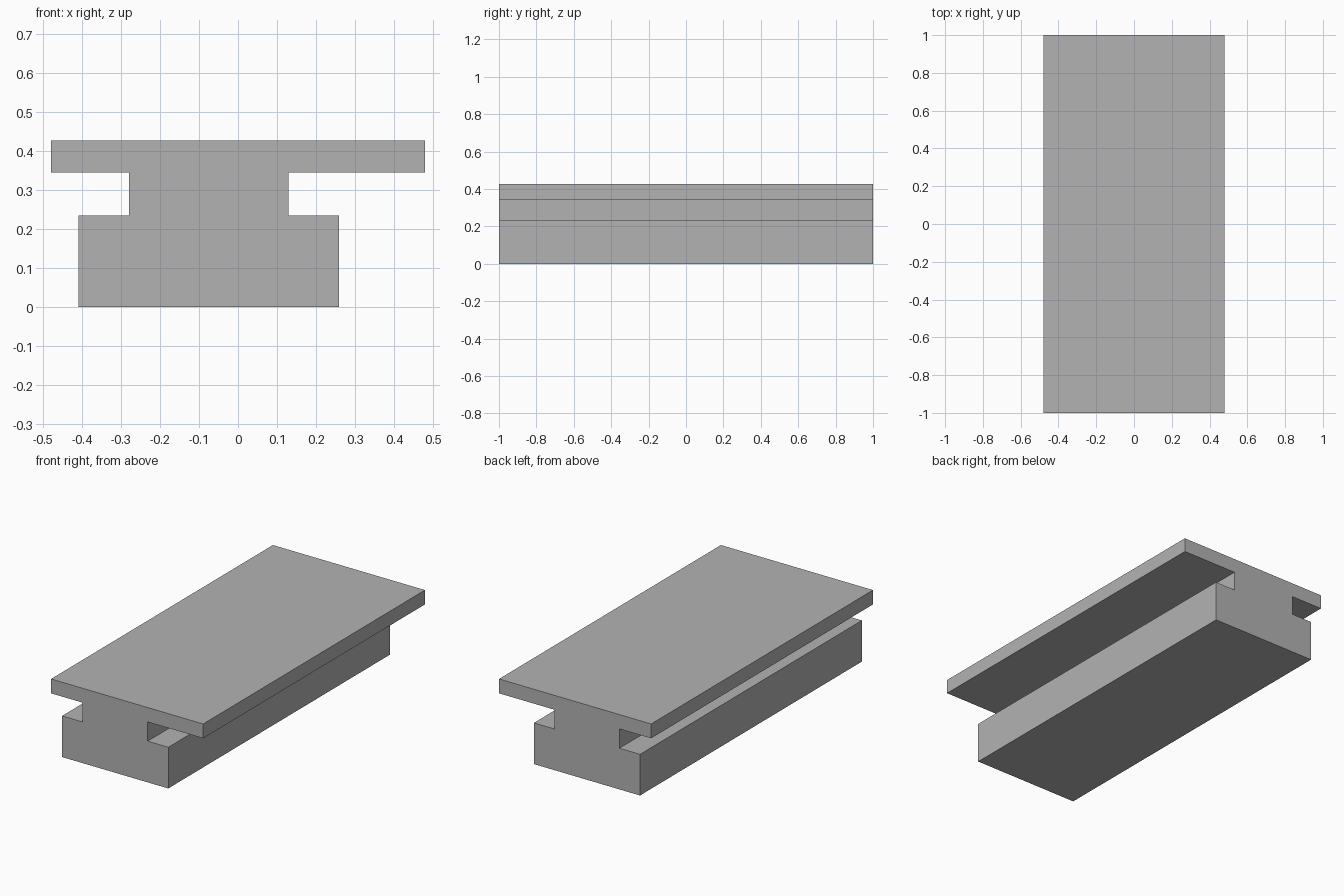
import bpy
import bmesh

cube = bpy.data.objects.get("Cube")
if cube:
    bpy.data.objects.remove(cube, do_unlink=True)

# Plain grey material
grey = bpy.data.materials.new("plain_grey")
grey.use_nodes = True
colour = (0.45, 0.45, 0.45, 1)
grey.diffuse_color = colour
grey.node_tree.nodes["Principled BSDF"].inputs["Base Color"].default_value = colour


def extrude_profile(name, points, length):
    """Sweep a closed x-z outline along y, centred on the origin."""
    bm = bmesh.new()
    face = bm.faces.new([bm.verts.new((x, -length / 2, z)) for x, z in points])
    swept = bmesh.ops.extrude_face_region(bm, geom=[face], use_keep_orig=True)
    verts = [v for v in swept["geom"] if isinstance(v, bmesh.types.BMVert)]
    bmesh.ops.translate(bm, verts=verts, vec=(0, length, 0))
    bmesh.ops.recalc_face_normals(bm, faces=bm.faces)
    mesh = bpy.data.meshes.new(name)
    bm.to_mesh(mesh)
    bm.free()
    mesh.materials.append(grey)
    obj = bpy.data.objects.new(name, mesh)
    bpy.context.collection.objects.link(obj)
    return obj


# Wide base block, narrow neck and overhanging top plate in one section
base_top, neck_top, plate_top = 0.235, 0.345, 0.427
outline = [
    (-0.41, 0), (0.26, 0), (0.26, base_top),
    (0.13, base_top), (0.13, neck_top), (0.48, neck_top),
    (0.48, plate_top), (-0.48, plate_top), (-0.48, neck_top),
    (-0.28, neck_top), (-0.28, base_top), (-0.41, base_top),
]
extrude_profile("slide_rail", outline, 2)
